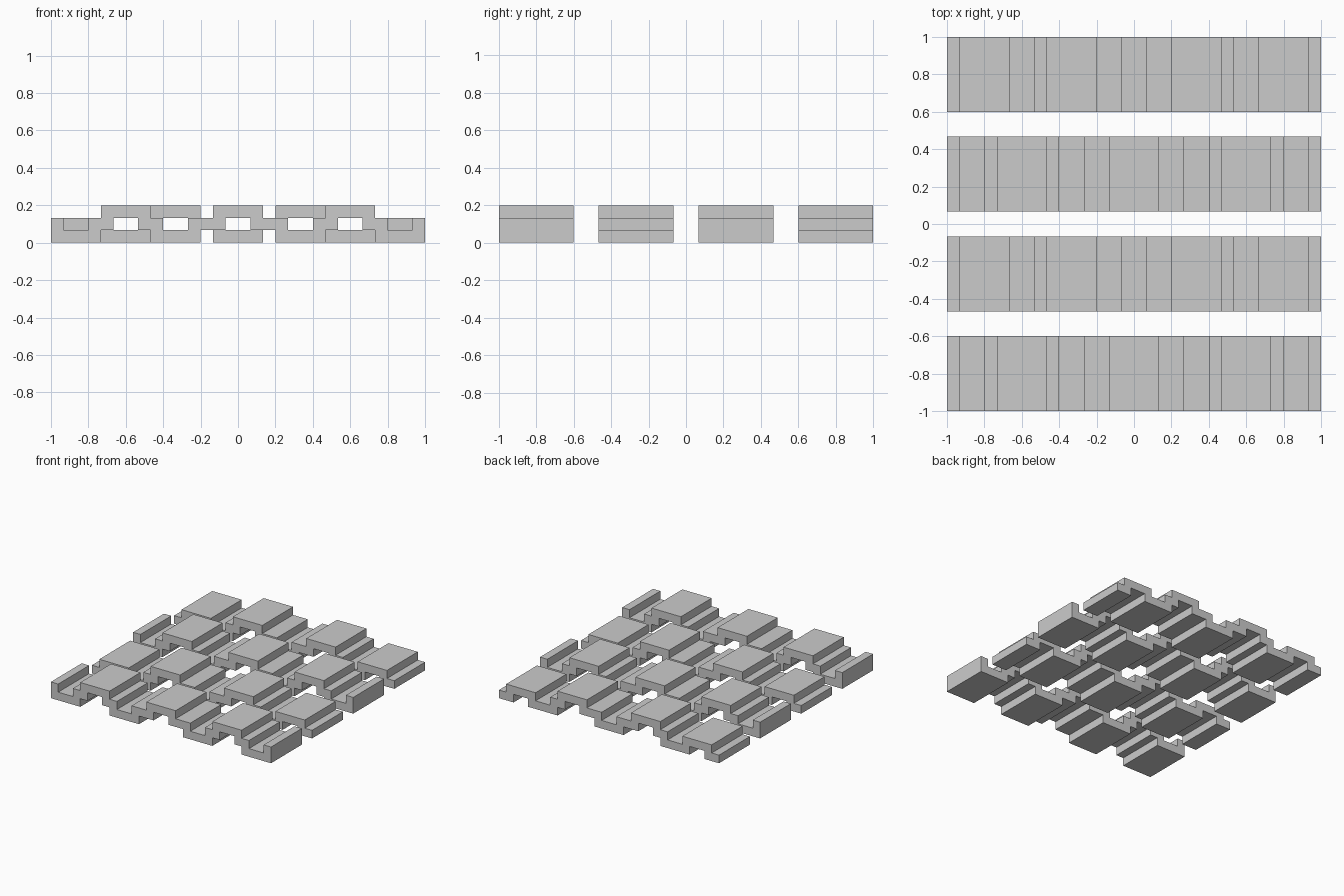
import bpy, bmesh

if "Cube" in bpy.data.objects:
    bpy.data.objects.remove(bpy.data.objects["Cube"])

U = 1 / 15  # grid unit of the weave


def stairs(steps):
    """Stepped line over the full length from mirrored half steps (x_end, z)."""
    pts, x = [], 0
    for end, z in steps:
        if x > 0:
            pts.append((x, z))
        pts.append((end, z))
        x = end
    return [(-a, b) for a, b in reversed(pts)] + pts


def make_strip(name, top, bottom, y0):
    outline = stairs(bottom) + stairs(top)[::-1]
    bm = bmesh.new()
    face = bm.faces.new([bm.verts.new((x * U, y0 * U, z * U)) for x, z in outline])
    ext = bmesh.ops.extrude_face_region(bm, geom=[face])
    bmesh.ops.translate(bm, vec=(0, 6 * U, 0),
                        verts=[v for v in ext["geom"] if isinstance(v, bmesh.types.BMVert)])
    bmesh.ops.recalc_face_normals(bm, faces=bm.faces)
    mesh = bpy.data.meshes.new(name)
    bm.to_mesh(mesh)
    bm.free()
    bpy.context.collection.objects.link(bpy.data.objects.new(name, mesh))


# Strip profile that rises in the middle
over_top = [(2, 3), (4, 2), (6, 1), (7, 2), (11, 3), (12, 2), (14, 1), (15, 2)]
over_bottom = [(1, 2), (3, 1), (7, 0), (8, 1), (10, 2), (11, 1), (15, 0)]

# Strip profile that dips in the middle
under_top = [(1, 1), (3, 2), (7, 3), (8, 2), (10, 1), (14, 2), (15, 1)]
under_bottom = [(2, 0), (4, 1), (6, 2), (7, 1), (11, 0), (13, 1), (15, 0)]

# Four alternating strips from front to back
for i in range(4):
    y0 = -15 + 8 * i
    if i % 2 == 0:
        make_strip(f"over_strip_{i}", over_top, over_bottom, y0)
    else:
        make_strip(f"under_strip_{i}", under_top, under_bottom, y0)
